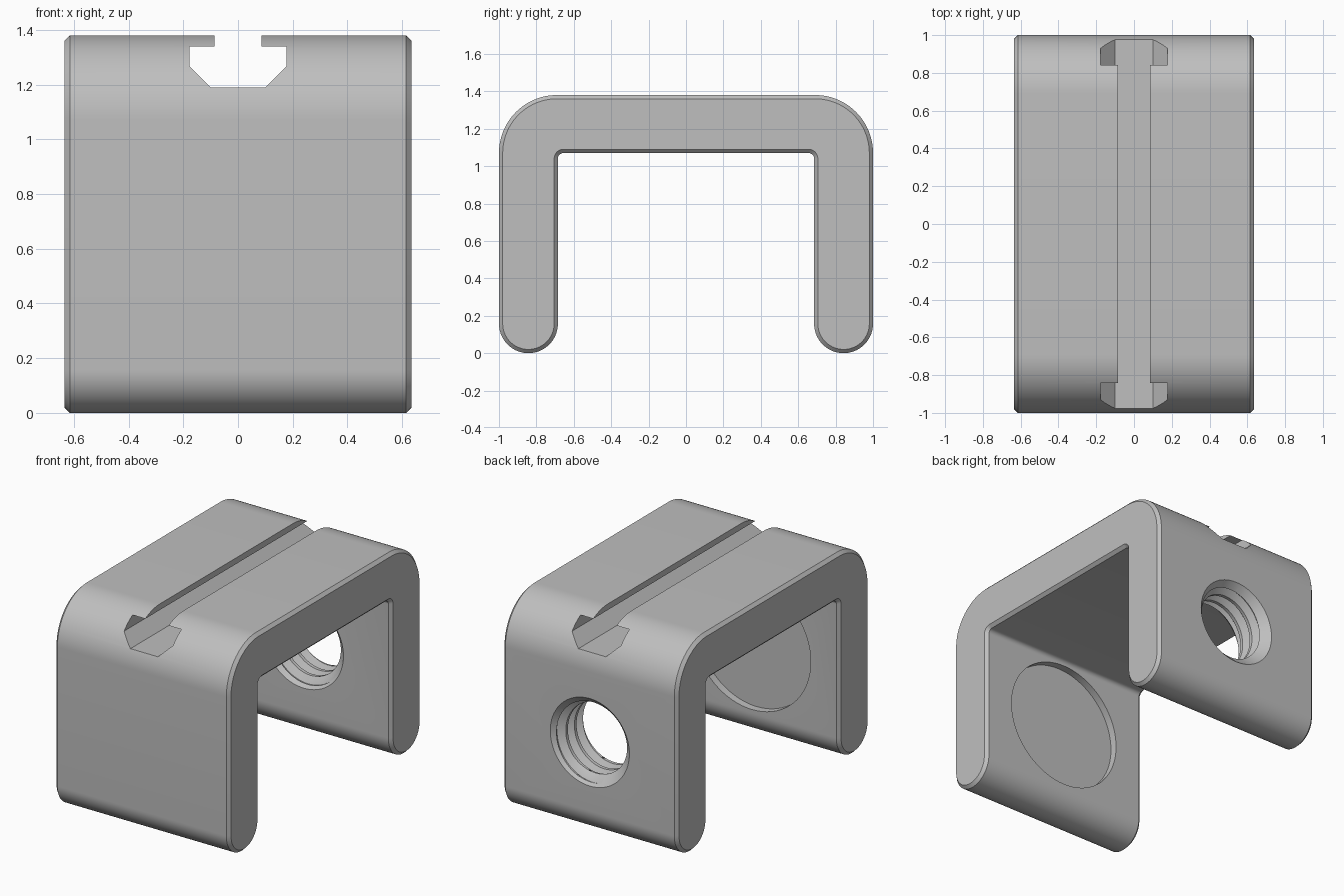
import bpy, bmesh
from math import sin, cos, pi, radians

cube = bpy.data.objects.get("Cube")
if cube:
    bpy.data.objects.remove(cube, do_unlink=True)

# Material
grey = bpy.data.materials.new("plain_grey")
grey.use_nodes = True
colour = (0.52, 0.52, 0.52, 1)
grey.diffuse_color = colour
grey.node_tree.nodes["Principled BSDF"].inputs["Base Color"].default_value = colour


def finish(name, bm):
    bmesh.ops.recalc_face_normals(bm, faces=bm.faces)
    mesh = bpy.data.meshes.new(name)
    bm.to_mesh(mesh)
    bm.free()
    mesh.materials.append(grey)
    obj = bpy.data.objects.new(name, mesh)
    bpy.context.scene.collection.objects.link(obj)
    return obj


def loft(name, rings):
    """Closed solid through rings of equal point count."""
    bm = bmesh.new()
    loops = [[bm.verts.new(p) for p in ring] for ring in rings]
    n = len(loops[0])
    for a, b in zip(loops, loops[1:]):
        for i in range(n):
            j = (i + 1) % n
            bm.faces.new((a[i], a[j], b[j], b[i]))
    bm.faces.new(loops[0])
    bm.faces.new(loops[-1])
    return finish(name, bm)


def arc(cy, cz, r, start, end, steps):
    angles = [radians(start + (end - start) * i / steps) for i in range(steps + 1)]
    return [(cy + r * cos(a), cz + r * sin(a)) for a in angles]


# Bracket: U profile with rounded corners and leg ends, inset by d
LEG_IN, TOP, UNDER, HALF_W, CHAMFER = 0.685, 1.38, 1.07, 0.635, 0.02


def u_profile(d):
    leg_r = (1 - LEG_IN) / 2
    half = arc(0.69, TOP - 0.31, 0.31 - d, 90, 0, 24)
    half += arc(1 - leg_r, leg_r, leg_r - d, 0, -180, 36)
    half += arc(LEG_IN - 0.03, UNDER - 0.03, 0.03 + d, 0, 90, 8)
    return half + [(-y, z) for y, z in reversed(half)]


stations = [(-HALF_W, CHAMFER), (-HALF_W + CHAMFER, 0),
            (HALF_W - CHAMFER, 0), (HALF_W, CHAMFER)]
bracket = loft("bracket", [[(x, y, z) for y, z in u_profile(d)] for x, d in stations])

# T slot along the top
slot_half = [(0.085, 1.5), (0.085, 1.34), (0.178, 1.34), (0.178, 1.267), (0.1, 1.19)]
slot = slot_half + [(-x, z) for x, z in reversed(slot_half)]
cutters = [loft("slot_cutter", [[(x, y, z) for x, z in slot] for y in (-1.2, 1.2)])]

# Round cutters across the legs
HOLE_Z, SEG = 0.61, 72


def turned(name, stops):
    return loft(name, [[(-r * cos(2 * pi * i / SEG), y, HOLE_Z + r * sin(2 * pi * i / SEG))
                        for i in range(SEG)] for y, r in stops])


# Threaded hole in the back leg
PITCH, MINOR, MAJOR = 0.09, 0.226, 0.27


def thread_cutter(y0, y1):
    knots = [(0, MINOR), (0.25, MINOR), (0.5625, MAJOR), (0.6875, MAJOR)]
    turns = int((y1 - y0) / PITCH) + 5
    bm = bmesh.new()
    columns = []
    for i in range(SEG + 1):
        a = 2 * pi * i / SEG
        column = []
        for t in range(turns):
            for k, r in knots:
                y = y0 + PITCH * (t - 2 + k + i / SEG)
                if y <= y0 or y >= y1:
                    y, r = min(max(y, y0), y1), MINOR
                column.append(bm.verts.new((-r * cos(a), y, HOLE_Z + r * sin(a))))
        columns.append(column)
    for a, b in zip(columns, columns[1:]):
        for i in range(len(a) - 1):
            bm.faces.new((a[i], a[i + 1], b[i + 1], b[i]))
    bmesh.ops.remove_doubles(bm, verts=bm.verts, dist=1e-5)
    bmesh.ops.holes_fill(bm, edges=[e for e in bm.edges if e.is_boundary], sides=0)
    bmesh.ops.triangulate(bm, faces=bm.faces)
    return finish("thread_cutter", bm)


cutters.append(thread_cutter(0.5, 1.2))
cutters.append(turned("outer_countersink", [(1.03, 0.318), (0.9, 0.188)]))
cutters.append(turned("inner_countersink", [(LEG_IN - 0.03, 0.318), (LEG_IN + 0.1, 0.188)]))

# Shallow round pocket inside the front leg
cutters.append(turned("pocket_cutter", [(-LEG_IN - 0.05, 0.428), (-0.5, 0.428)]))

# Cut the bracket and drop the cutters
bpy.ops.object.select_all(action="DESELECT")
bracket.select_set(True)
bpy.context.view_layer.objects.active = bracket
for cutter in cutters:
    cutter.hide_render = True
    mod = bracket.modifiers.new(cutter.name, "BOOLEAN")
    mod.operation, mod.solver, mod.object = "DIFFERENCE", "EXACT", cutter
    bpy.ops.object.modifier_apply(modifier=mod.name)
    bpy.data.objects.remove(cutter, do_unlink=True)

bpy.ops.object.shade_smooth_by_angle(angle=radians(25))
